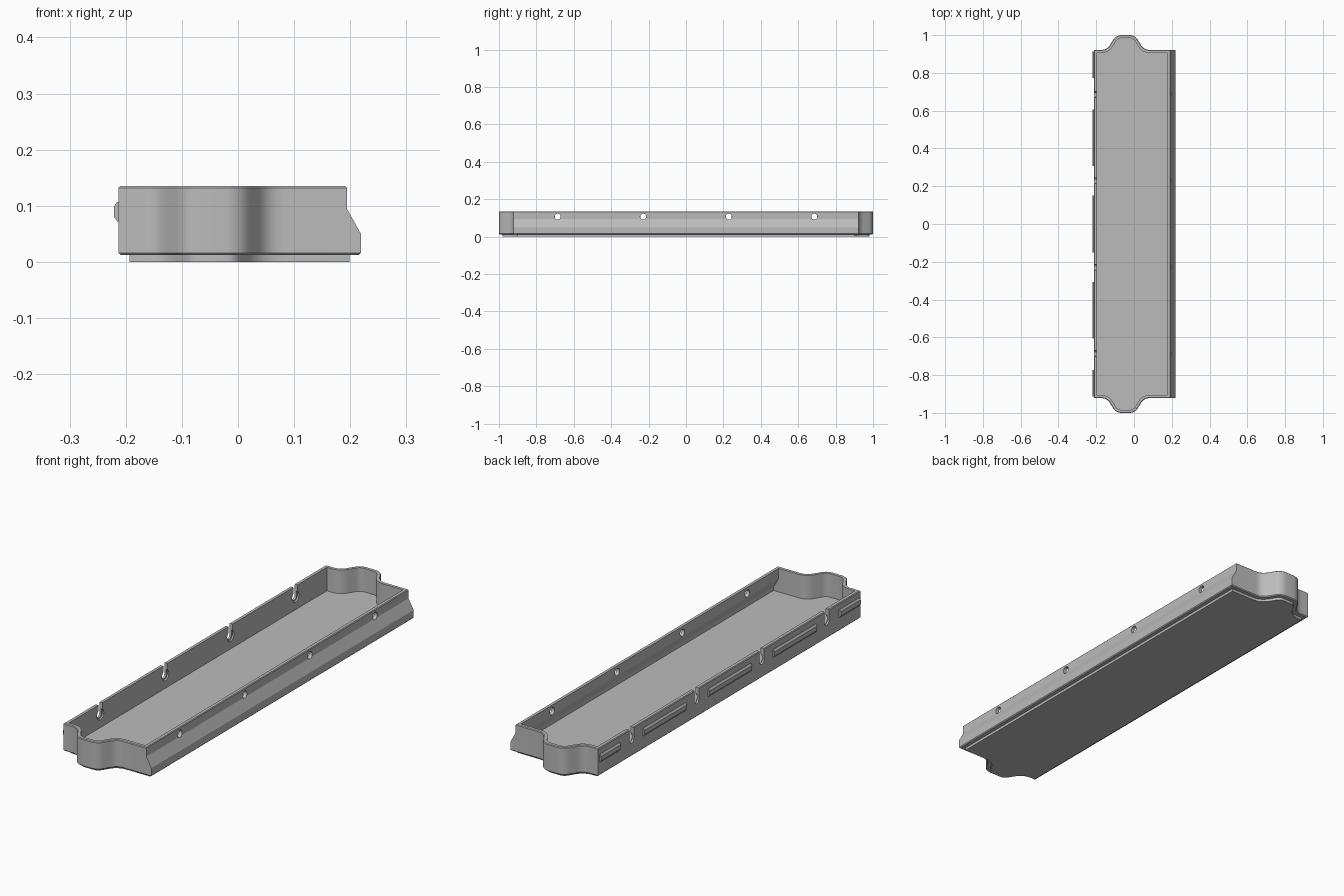
import bpy, bmesh, math
from mathutils import Vector

cube = bpy.data.objects.get("Cube")
if cube:
    bpy.data.objects.remove(cube, do_unlink=True)

grey = bpy.data.materials.new("plain_grey")
grey.use_nodes = True
grey.diffuse_color = (0.5, 0.5, 0.5, 1)
grey.node_tree.nodes["Principled BSDF"].inputs["Base Color"].default_value = (0.5, 0.5, 0.5, 1)

LEFT, END, TIP, MID = -0.213, 0.922, 1.0, -0.045
FOOT, PLATEAU, ROUND = 0.098, 0.05, 0.03


def make_object(name, bm):
    bmesh.ops.recalc_face_normals(bm, faces=bm.faces)
    mesh = bpy.data.meshes.new(name)
    bm.to_mesh(mesh)
    bm.free()
    mesh.materials.append(grey)
    obj = bpy.data.objects.new(name, mesh)
    bpy.context.collection.objects.link(obj)
    return obj


def outline(right):
    """Plan of the tray, counter-clockwise, with a rounded tab at each end."""
    tab = [(MID + FOOT, END), (MID + PLATEAU, TIP), (MID - PLATEAU, TIP), (MID - FOOT, END)]
    ctrl = [Vector(p) for p in [(right, END)] + tab + [(LEFT, END)]]
    half = [ctrl[0]]
    for a, b, c in zip(ctrl, ctrl[1:], ctrl[2:]):
        p = b + (a - b).normalized() * ROUND
        q = b + (c - b).normalized() * ROUND
        for i in range(8):
            t = i / 7
            half.append(p * (1 - t) ** 2 + b * 2 * t * (1 - t) + q * t * t)
    half.append(ctrl[-1])
    return half + [Vector((p.x, -p.y)) for p in reversed(half)]


def inset(pts, d):
    """Move every side of a closed outline inward by d."""
    result = []
    for i, p in enumerate(pts):
        e1 = (p - pts[i - 1]).normalized()
        e2 = (pts[(i + 1) % len(pts)] - p).normalized()
        n1, n2 = Vector((-e1.y, e1.x)), Vector((-e2.y, e2.x))
        result.append(p + (n1 + n2) * d / (1 + n1.dot(n2)))
    return result


# Tray: rings of (height, right edge, inset), from underside up and down inside
rings = [
    (0, 0.219, 0.02), (0.012, 0.219, 0.02),
    (0.012, 0.219, 0.004), (0.016, 0.219, 0),
    (0.05, 0.219, 0), (0.095, 0.194, 0),
    (0.132, 0.194, 0), (0.135, 0.194, 0.003),
    (0.135, 0.194, 0.016), (0.09, 0.194, 0.016),
    (0.046, 0.219, 0.016), (0.03, 0.219, 0.016),
]
bm = bmesh.new()
loops = [[bm.verts.new((p.x, p.y, z)) for p in inset(outline(r), d)] for z, r, d in rings]
for low, high in zip(loops, loops[1:]):
    for i in range(len(low)):
        j = (i + 1) % len(low)
        bm.faces.new((low[i], low[j], high[j], high[i]))
bm.faces.new(loops[0][::-1])
bm.faces.new(loops[-1])
tray = make_object("tray", bm)


def prisms(name, profile, x0, x1, centres):
    """Extrude a (y, z) profile along x at several y positions."""
    bm = bmesh.new()
    for c in centres:
        a = [bm.verts.new((x0, c + y, z)) for y, z in profile]
        b = [bm.verts.new((x1, c + y, z)) for y, z in profile]
        bm.faces.new(a)
        bm.faces.new(b[::-1])
        for i in range(len(a)):
            bm.faces.new((a[i - 1], a[i], b[i], b[i - 1]))
    return make_object(name, bm)


def arc(radius, z, start, end, steps):
    angles = [math.radians(start + (end - start) * i / steps) for i in range(steps + 1)]
    return [(radius * math.cos(t), z + radius * math.sin(t)) for t in angles]


# Screw holes on the right, open slots with recesses on the left
places = [-0.686, -0.229, 0.229, 0.686]
slot = arc(0.015, 0.086, 180, 360, 12) + [(0.015, 0.2), (-0.015, 0.2)]
cutters = [
    prisms("hole_cutter", arc(0.016, 0.107, 0, 345, 23), 0.1, 0.3, places),
    prisms("slot_cutter", slot, -0.3, -0.15, places),
    prisms("recess_cutter", arc(0.024, 0.088, 0, 345, 23), -0.204, -0.15, places),
]
bpy.context.view_layer.objects.active = tray
for cutter in cutters:
    mod = tray.modifiers.new(cutter.name, "BOOLEAN")
    mod.operation = "DIFFERENCE"
    mod.solver = "EXACT"
    mod.object = cutter
    bpy.ops.object.modifier_apply(modifier=mod.name)
    bpy.data.objects.remove(cutter, do_unlink=True)

# Chamfered ribs along the left wall, between the slots
bm = bmesh.new()
section = [(-0.21, 0.072), (-0.215, 0.072), (-0.221, 0.08), (-0.221, 0.099), (-0.215, 0.107), (-0.21, 0.107)]
for y, length in [(-0.843, 0.14), (-0.457, 0.3), (0, 0.3), (0.457, 0.3), (0.843, 0.14)]:
    a = [bm.verts.new((x, y - length / 2, z)) for x, z in section]
    b = [bm.verts.new((x, y + length / 2, z)) for x, z in section]
    bm.faces.new(a)
    bm.faces.new(b[::-1])
    for i in range(len(a)):
        bm.faces.new((a[i - 1], a[i], b[i], b[i - 1]))
ribs = make_object("side_ribs", bm)

# Smooth the rounded tabs and holes, keep hard edges
bpy.ops.object.select_all(action="DESELECT")
for obj in (tray, ribs):
    obj.select_set(True)
bpy.context.view_layer.objects.active = tray
bpy.ops.object.shade_smooth_by_angle(angle=math.radians(25))
